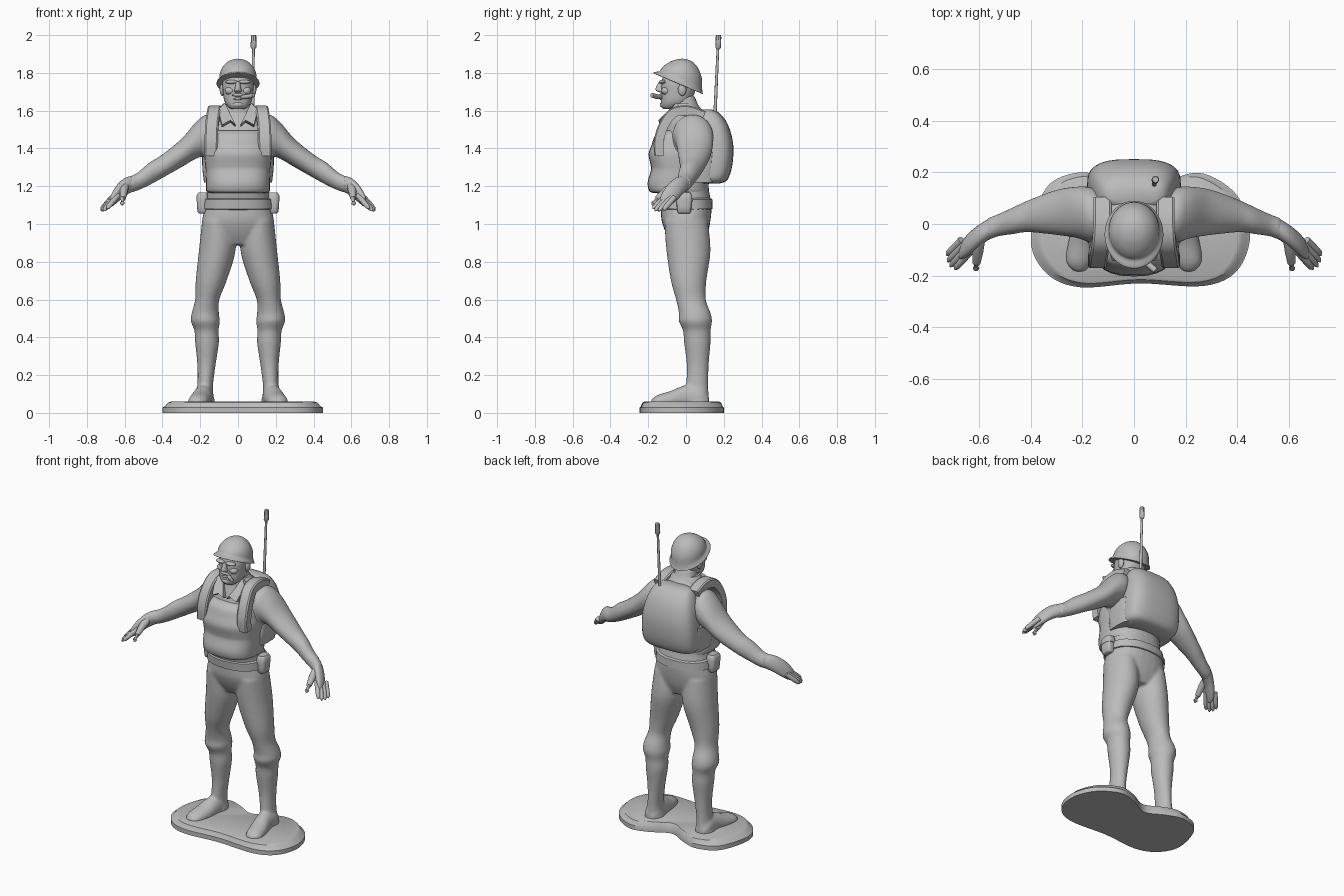
import bpy, bmesh, math
from mathutils import Vector

GREY = bpy.data.materials.new("plastic grey")
GREY.diffuse_color = (0.5, 0.5, 0.5, 1)


def spline(rows, sub, closed=False):
    """Smooth curve through rows of numbers."""
    n, out = len(rows), []
    for i in range(n if closed else n - 1):
        ids = [(i + k) % n if closed else min(max(i + k, 0), n - 1) for k in (-1, 0, 1, 2)]
        p = [rows[j] for j in ids]
        for s in range(sub):
            t = s / sub
            out.append([0.5 * (2 * b + (c - a) * t + (2 * a - 5 * b + 4 * c - d) * t * t
                               + (3 * b - a - 3 * c + d) * t ** 3) for a, b, c, d in zip(*p)])
    if not closed:
        out.append(list(rows[-1]))
    return out


def finish(name, bm, angle=40):
    bmesh.ops.recalc_face_normals(bm, faces=bm.faces)
    me = bpy.data.meshes.new(name)
    bm.to_mesh(me)
    bm.free()
    me.materials.append(GREY)
    ob = bpy.data.objects.new(name, me)
    bpy.context.collection.objects.link(ob)
    bpy.ops.object.select_all(action='DESELECT')
    ob.select_set(True)
    bpy.context.view_layer.objects.active = ob
    bpy.ops.object.shade_smooth_by_angle(angle=math.radians(angle))
    return ob


def skin(name, rings, angle=40):
    """Skin a list of point rings and cap both ends."""
    bm = bmesh.new()
    vs = [[bm.verts.new(p) for p in r] for r in rings]
    n = len(vs[0])
    for a, b in zip(vs, vs[1:]):
        for i in range(n):
            j = (i + 1) % n
            bm.faces.new((a[i], a[j], b[j], b[i]))
    bm.faces.new(vs[0])
    bm.faces.new(vs[-1])
    return finish(name, bm, angle)


def loft(name, rows, plane="XY", side=1, seg=28, sub=4, power=2.0, angle=40, shape=None):
    """Rows are centre x, y, z and two radii lying in the given plane."""
    u, v = ("XYZ".index(c) for c in plane)
    rings = []
    for r in spline(rows, sub):
        ring = []
        for k in range(seg):
            a = 2 * math.pi * k / seg
            p = list(r[:3])
            for axis, f, rad in ((u, math.cos(a), r[3]), (v, math.sin(a), r[4])):
                p[axis] += math.copysign(abs(f) ** (2 / power), f) * max(rad, 0.001)
            if shape:
                p = shape(p)
            ring.append((p[0] * side, p[1], p[2]))
        rings.append(ring)
    return skin(name, rings, angle)


def tube(name, pts, radii, side=1, seg=10):
    """Round tube through points."""
    pts = [Vector((p[0] * side, p[1], p[2])) for p in pts]
    rings = []
    for i, p in enumerate(pts):
        d = (pts[min(i + 1, len(pts) - 1)] - pts[max(i - 1, 0)]).normalized()
        u = d.orthogonal().normalized()
        w = d.cross(u)
        rings.append([p + radii[i] * (u * math.cos(2 * math.pi * k / seg)
                                      + w * math.sin(2 * math.pi * k / seg)) for k in range(seg)])
    return skin(name, rings)


def blob(name, loc, size):
    bm = bmesh.new()
    bmesh.ops.create_uvsphere(bm, u_segments=16, v_segments=10, radius=1)
    for v in bm.verts:
        v.co = [c * s + l for c, s, l in zip(v.co, size, loc)]
    return finish(name, bm)


def plate(name, quad, depth):
    """Thick plate: front outline pushed back by a depth vector."""
    back = [tuple(a + b for a, b in zip(p, depth)) for p in quad]
    return skin(name, [quad, back], 30)


# Bean-shaped base
outline = spline([(-.40, -.06), (-.34, -.19), (-.21, -.245), (.02, -.23), (.27, -.24), (.40, -.18),
                  (.45, -.04), (.40, .11), (.27, .195), (.15, .175), (.02, .115), (-.10, .17),
                  (-.21, .20), (-.34, .14)], 6, True)
skin("base", [[(.02 + (x - .02) * s, -.02 + (y + .02) * s, z) for x, y in outline]
              for s, z in ((1, 0), (1, .028), (.97, .035), (.93, .055), (.89, .06))], 35)

# Torso, neck, limbs and boots are fused into one smooth body
body = [loft("torso", [(0, .01, .89, .10, .08), (0, .005, .95, .175, .11), (0, 0, 1.02, .19, .13),
                       (0, 0, 1.1, .172, .135), (0, -.02, 1.2, .162, .14), (0, -.01, 1.3, .172, .145),
                       (0, .005, 1.4, .185, .145), (0, .02, 1.5, .18, .13), (0, .025, 1.57, .14, .11),
                       (0, .0, 1.615, .075, .075), (0, -.02, 1.68, .065, .065)], power=2.3)]
for s in (1, -1):
    body.append(loft("leg", [(.105, 0, 1.02, .085, .115), (.11, .013, .86, .097, .117),
                             (.142, .014, .7, .082, .094), (.163, .026, .6, .064, .079),
                             (.173, .046, .53, .072, .084), (.173, .05, .485, .077, .088),
                             (.167, .057, .435, .064, .073), (.164, .06, .37, .063, .07),
                             (.167, .062, .25, .048, .058), (.175, .058, .13, .042, .06),
                             (.18, .055, .05, .06, .07)], side=s))
    body.append(loft("boot", [(.18, .12, .06, .03, .03), (.18, .08, .08, .05, .06), (.185, 0, .08, .052, .068),
                              (.2, -.08, .065, .057, .052), (.212, -.15, .06, .05, .035),
                              (.212, -.185, .055, .02, .015)], "XZ", s))
    body.append(loft("arm", [(.08, .03, 1.50, .07, .05), (.16, .035, 1.475, .105, .105), (.22, .045, 1.445, .10, .098),
                             (.30, .045, 1.375, .088, .075), (.41, .03, 1.30, .062, .062),
                             (.47, .012, 1.265, .052, .060), (.53, -.006, 1.225, .043, .048),
                             (.57, -.022, 1.21, .044, .044)], "YZ", s))
bpy.ops.object.select_all(action='DESELECT')
for o in body:
    o.select_set(True)
bpy.context.view_layer.objects.active = body[0]
bpy.ops.object.join()
bpy.context.object.name = "body"
rm = body[0].modifiers.new("fuse", 'REMESH')
rm.mode, rm.voxel_size, rm.use_smooth_shade = 'VOXEL', .009, True
sm = body[0].modifiers.new("soften", 'SMOOTH')
sm.iterations, sm.factor = 5, .5

# Vest, belt and pack
loft("vest", [(0, -.03, 1.165, .150, .145), (0, -.04, 1.175, .168, .155), (0, -.045, 1.22, .170, .158),
              (0, -.04, 1.285, .172, .146), (0, -.04, 1.315, .175, .148), (0, -.04, 1.37, .178, .158),
              (0, -.03, 1.42, .172, .152), (0, -.02, 1.47, .16, .143), (0, -.01, 1.495, .14, .12)], power=2.6)
loft("belt", [(0, -.002, 1.075, .165, .13), (0, -.002, 1.08, .185, .143), (0, -.006, 1.13, .18, .145),
              (0, -.006, 1.137, .165, .135)], sub=1, power=2.3)
loft("pack", [(0, .13, 1.215, .13, .05), (0, .14, 1.235, .172, .08), (0, .15, 1.31, .182, .095),
              (0, .15, 1.42, .175, .10), (0, .135, 1.52, .155, .09), (0, .12, 1.585, .125, .06),
              (0, .11, 1.605, .09, .03)], power=3)
for s in (1, -1):
    # Shoulder straps running over to the pack
    path = spline([(.142, -.155, 1.36), (.142, -.158, 1.44), (.138, -.130, 1.53), (.128, -.075, 1.60),
                   (.122, .01, 1.615), (.122, .10, 1.585)], 5)
    rings = []
    for i, p in enumerate(path):
        a, b = path[max(i - 1, 0)], path[min(i + 1, len(path) - 1)]
        n = Vector((0, -(b[2] - a[2]), b[1] - a[1])).normalized()
        rings.append([(s * (p[0] + w), p[1] + n.y * h, p[2] + n.z * h)
                      for w, h in ((-.035, -.04), (.035, -.04), (.035, .006), (.027, .012), (-.027, .012), (-.035, .006))])
    skin("vest_strap", rings, 35)
    # Side panel closing the vest against the pack
    loft("side_panel", [(.15, .06, 1.22, .03, .08), (.155, .06, 1.3, .034, .085), (.155, .07, 1.38, .034, .08)],
         side=s, power=3)
    # Belt pouch with flap
    loft("pouch", [(.185, -.01, 1.055, .016, .025), (.188, -.01, 1.065, .026, .036), (.19, -.01, 1.12, .028, .04),
                   (.188, -.01, 1.155, .026, .036), (.185, -.01, 1.165, .015, .025)], side=s, power=3.5, sub=2)
    loft("pouch_flap", [(.189, -.01, 1.118, .031, .044), (.189, -.01, 1.15, .03, .042),
                        (.187, -.01, 1.167, .022, .032)], side=s, power=3.5, sub=2)
    # Collar lapel
    plate("collar", [(s * x, y, z) for x, y, z in ((.012, -.135, 1.525), (.04, -.145, 1.55), (.085, -.142, 1.525),
                                                   (.105, -.08, 1.605), (.07, -.055, 1.64))], (0, .035, -.012))
    # Palm, fingers and thumb
    loft("hand", [(.555, -.015, 1.215, .040, .042), (.60, -.045, 1.195, .043, .048), (.64, -.078, 1.160, .043, .047),
                  (.67, -.105, 1.125, .033, .034), (.68, -.115, 1.115, .01, .01)], "YZ", s, seg=16)
    for i, ln in enumerate((.085, .1, .105, .095)):
        w, d = Vector((-.58, -.78, .22)) * (i - 1.5) * .019, Vector((.535, -.576, -.617))
        k = Vector((.662, -.096, 1.133)) + w
        tube("finger", [k - d * .02, k + d * ln * .5 + w * .05, k + d * ln * .85 + w * .1, k + d * ln + w * .1],
             [.015, .0145, .012, .004], s)
    tube("thumb", [(.60, -.06, 1.20), (.605, -.105, 1.175), (.61, -.15, 1.135), (.612, -.172, 1.11), (.612, -.18, 1.10)],
         [.024, .022, .016, .013, .004], s)
    # Ears, brows and cheeks
    blob("ear", (s * .083, -.02, 1.71), (.014, .022, .032))
    blob("brow", (s * .034, -.124, 1.752), (.034, .02, .011))
    blob("cheek", (s * .042, -.105, 1.705), (.028, .026, .022))
# Back of the collar
loft("collar_back", [(0, .0, 1.59, .105, .085), (0, -.005, 1.615, .095, .08), (0, -.01, 1.637, .08, .07)], sub=2)

# Head and face
loft("head", [(0, -.075, 1.608, .035, .045), (0, -.068, 1.622, .055, .062), (0, -.055, 1.65, .072, .078),
              (0, -.042, 1.70, .08, .090), (0, -.035, 1.75, .083, .095), (0, -.03, 1.80, .07, .085)], power=2.3)
loft("nose", [(0, -.122, 1.695, .014, .012), (0, -.132, 1.705, .021, .026), (0, -.135, 1.72, .016, .026),
              (0, -.125, 1.755, .011, .018)], seg=14)
blob("upper_lip", (0, -.125, 1.683), (.034, .018, .009))
blob("lower_lip", (0, -.124, 1.662), (.026, .016, .008))
blob("chin", (0, -.114, 1.632), (.034, .025, .019))
tube("cigar", [(.02, -.125, 1.672), (.05, -.152, 1.674), (.083, -.18, 1.682), (.085, -.182, 1.682)],
     [.010, .013, .012, .008])


# Helmet tipped back, with a flared rim
def tip(p):
    f = min(1, max(0, (1.875 - p[2]) / .12))
    return [p[0], p[1], p[2] - .42 * f * (p[1] + .03)]


loft("helmet", [(0, -.03, 1.738, .098, .112), (0, -.04, 1.738, .113, .130), (0, -.04, 1.746, .111, .128),
                (0, -.028, 1.765, .100, .113), (0, -.022, 1.80, .096, .106), (0, -.020, 1.835, .080, .086),
                (0, -.02, 1.861, .052, .055), (0, -.02, 1.872, .024, .025), (0, -.02, 1.875, .002, .002)],
     shape=tip, seg=36, sub=3)

# Radio aerial
tube("aerial", [(.078, .152, 1.55), (.082, .169, 1.93)], [.009, .007])
tube("aerial_tip", [(.082, .169, 1.925), (.082, .17, 1.935), (.083, .172, 1.99), (.083, .172, 2.0)],
     [.008, .015, .015, .012], seg=8)
